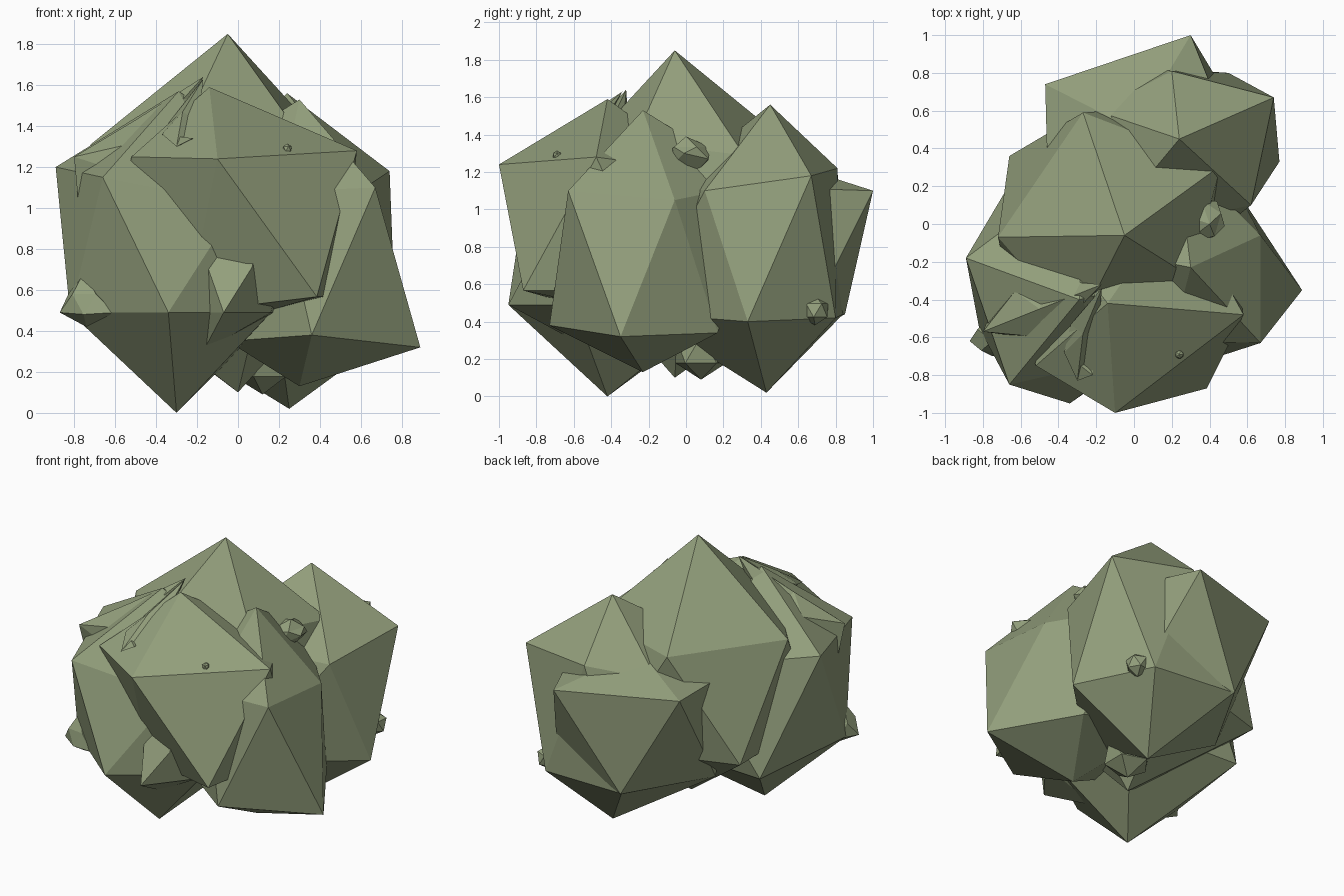
import bpy, bmesh
from math import radians
from mathutils import Matrix, Vector

cube = bpy.data.objects.get("Cube")
if cube:
    bpy.data.objects.remove(cube, do_unlink=True)

# Single foliage colour
leaf = bpy.data.materials.new("leaf_green")
leaf.use_nodes = True
colour = (0.29, 0.345, 0.2, 1)
leaf.diffuse_color = colour
shader = next(n for n in leaf.node_tree.nodes if n.type == 'BSDF_PRINCIPLED')
shader.inputs["Base Color"].default_value = colour
shader.inputs["Roughness"].default_value = 0.9


def clump(name, centre, radius, spin, corners=()):
    """Faceted ball; each corner point drags its nearest free vertex onto it."""
    bm = bmesh.new()
    place = Matrix.Translation(centre) @ Matrix.Rotation(radians(spin), 4, 'Z')
    bmesh.ops.create_icosphere(bm, subdivisions=1, radius=radius, matrix=place)
    free = list(bm.verts)
    for corner in corners:
        target = Vector(corner)
        nearest = min(free, key=lambda v: (v.co - target).length)
        nearest.co = target
        free.remove(nearest)
    bmesh.ops.recalc_face_normals(bm, faces=bm.faces)
    mesh = bpy.data.meshes.new(name)
    bm.to_mesh(mesh)
    bm.free()
    mesh.materials.append(leaf)
    obj = bpy.data.objects.new(name, mesh)
    bpy.context.scene.collection.objects.link(obj)
    return obj


# Large crown in the middle
clump("crown_clump", (-.05, -.06, .95), .8, 36, [
    (-.05, -.06, 1.85), (0, -.06, .1),
    (-.72, -.07, 1.31), (-.27, .59, 1.32), (.46, .31, 1.29),
    (.3, -.28, 1.36), (-.3, -.55, 1.32),
    (-.66, .36, .6), (.12, -.5, .6), (.45, -.03, .6)])

# Back clump with the second peak
clump("back_clump", (.25, .44, .79), .77, 13, [
    (.24, .45, 1.56), (.25, .43, .02),
    (.74, .67, 1.18), (.2, .81, 1.22), (-.2, .6, 1.15), (.62, .1, 1.1),
    (-.1, .84, .44), (.5, .8, .42), (.77, .33, .4), (-.42, .28, .43)])

# Lower shelf behind it
clump("back_shelf_clump", (0, .45, .85), .6, -4, [
    (0, .5, 1.26), (.1, .43, .2),
    (.3, 1, 1.1), (-.47, .74, 1.13),
    (-.1, .85, .44), (-.42, .28, .43), (.45, .75, .6)])

# Front clump on the -x side
clump("front_side_clump", (-.3, -.41, .79), .78, 15, [
    (-.29, -.4, 1.57), (-.3, -.42, 0),
    (-.89, -.18, 1.2), (-.66, -.85, 1.15), (0, -.7, 1.02),
    (-.82, -.55, .49), (-.34, -.95, .49), (.16, -.6, .49)])

# Front clump on the +x side
clump("front_low_clump", (.3, -.23, .83), .7, 25, [
    (.3, -.23, 1.53), (.3, -.23, .13),
    (.67, -.63, 1.1), (.67, -.06, 1.05), (.2, -.62, 1.08),
    (.89, -.35, .32), (.36, -.73, .38), (.55, .17, .34), (-.05, -.4, .35)])

# Overhanging front clump
clump("front_overhang_clump", (-.05, -.42, .88), .7, -10, [
    (-.14, -.42, 1.59),
    (.58, -.48, 1.28), (-.1, -1, 1.24), (-.52, -.75, 1.25),
    (-.25, -.6, .49), (.15, -.55, .5)])

# Pointed clump tucked under the overhang
clump("front_point_clump", (0, -.62, .6), .25, 0, [
    (.14, -.78, 1.05), (-.07, -.95, .49), (.16, -.66, .49),
    (-.17, -.6, .3), (-.2, -.7, .86)])

# Shards on the upper front
clump("upper_shard", (-.5, -.45, 1.25), .18, 0, [
    (-.8, -.57, 1.25), (-.17, -.32, 1.64), (-.78, -.52, 1.03)])
clump("crest_shard", (-.27, -.58, 1.38), .09, 0, [
    (-.17, -.34, 1.63), (-.22, -.8, 1.34), (-.3, -.83, 1.3),
    (-.37, -.68, 1.36)])

# Small sprigs poking out of the clumps
clump("side_sprig", (.36, .02, 1.28), .12, 20, [
    (.48, -.01, 1.3), (.4, 0, 1.39), (.44, .12, 1.27), (.27, -.1, 1.3)])
clump("low_side_sprig", (-.74, -.6, .53), .11, 10, [
    (-.75, -.62, .69), (-.87, -.62, .49), (-.6, -.72, .49)])
clump("front_sprig", (.24, -.69, 1.29), .025, 0)
clump("back_sprig", (.55, .69, .46), .08, 30)
clump("under_sprig", (.12, .08, .25), .16, 0)
